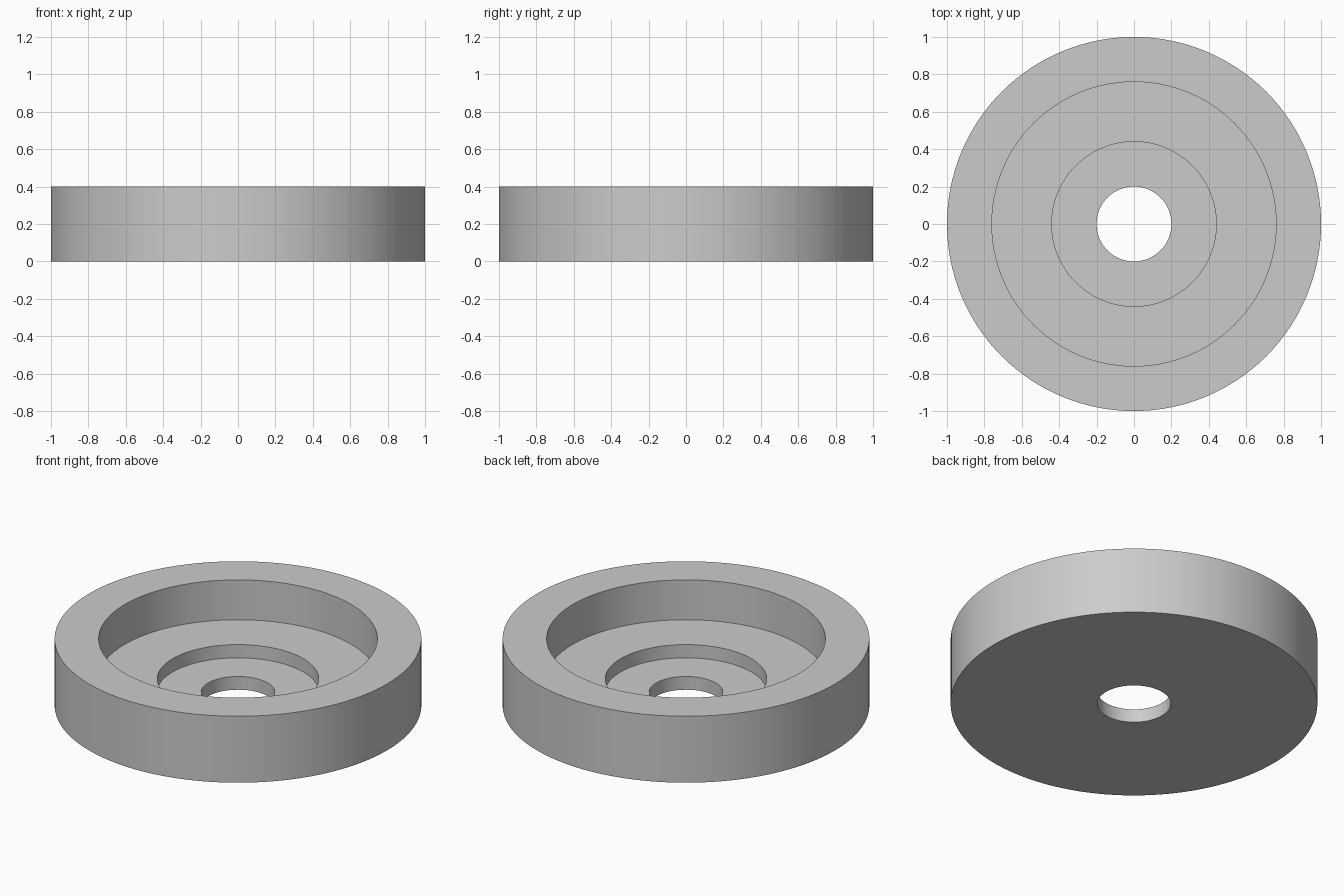
import bpy
import bmesh
from math import radians, tau
from mathutils import Matrix, Vector

cube = bpy.data.objects.get("Cube")
if cube:
    bpy.data.objects.remove(cube, do_unlink=True)

# Plain grey material
grey = bpy.data.materials.new("light_grey")
grey.use_nodes = True
colour = (0.6, 0.6, 0.6, 1)
grey.diffuse_color = colour
grey.node_tree.nodes["Principled BSDF"].inputs["Base Color"].default_value = colour

# Cross-section (radius, height): outer wall, rim, wide recess, inner recess, bore
SEGMENTS = 128
profile = [(1, 0), (1, 0.4), (0.76, 0.4), (0.76, 0.16),
           (0.44, 0.16), (0.44, 0.08), (0.2, 0.08), (0.2, 0)]

# Revolve the closed cross-section around the vertical axis
bm = bmesh.new()
rings = []
for r, z in profile:
    rings.append([bm.verts.new(Matrix.Rotation(tau * i / SEGMENTS, 3, "Z") @ Vector((r, 0, z)))
                  for i in range(SEGMENTS)])
for lower, upper in zip(rings, rings[1:] + rings[:1]):
    for i in range(SEGMENTS):
        j = (i + 1) % SEGMENTS
        bm.faces.new((lower[i], lower[j], upper[j], upper[i]))
bmesh.ops.recalc_face_normals(bm, faces=bm.faces)

mesh = bpy.data.meshes.new("stepped_ring")
bm.to_mesh(mesh)
bm.free()
mesh.materials.append(grey)
ring = bpy.data.objects.new("stepped_ring", mesh)
bpy.context.collection.objects.link(ring)

# Smooth round walls with crisp steps
bpy.ops.object.select_all(action="DESELECT")
ring.select_set(True)
bpy.context.view_layer.objects.active = ring
bpy.ops.object.shade_smooth_by_angle(angle=radians(30))
